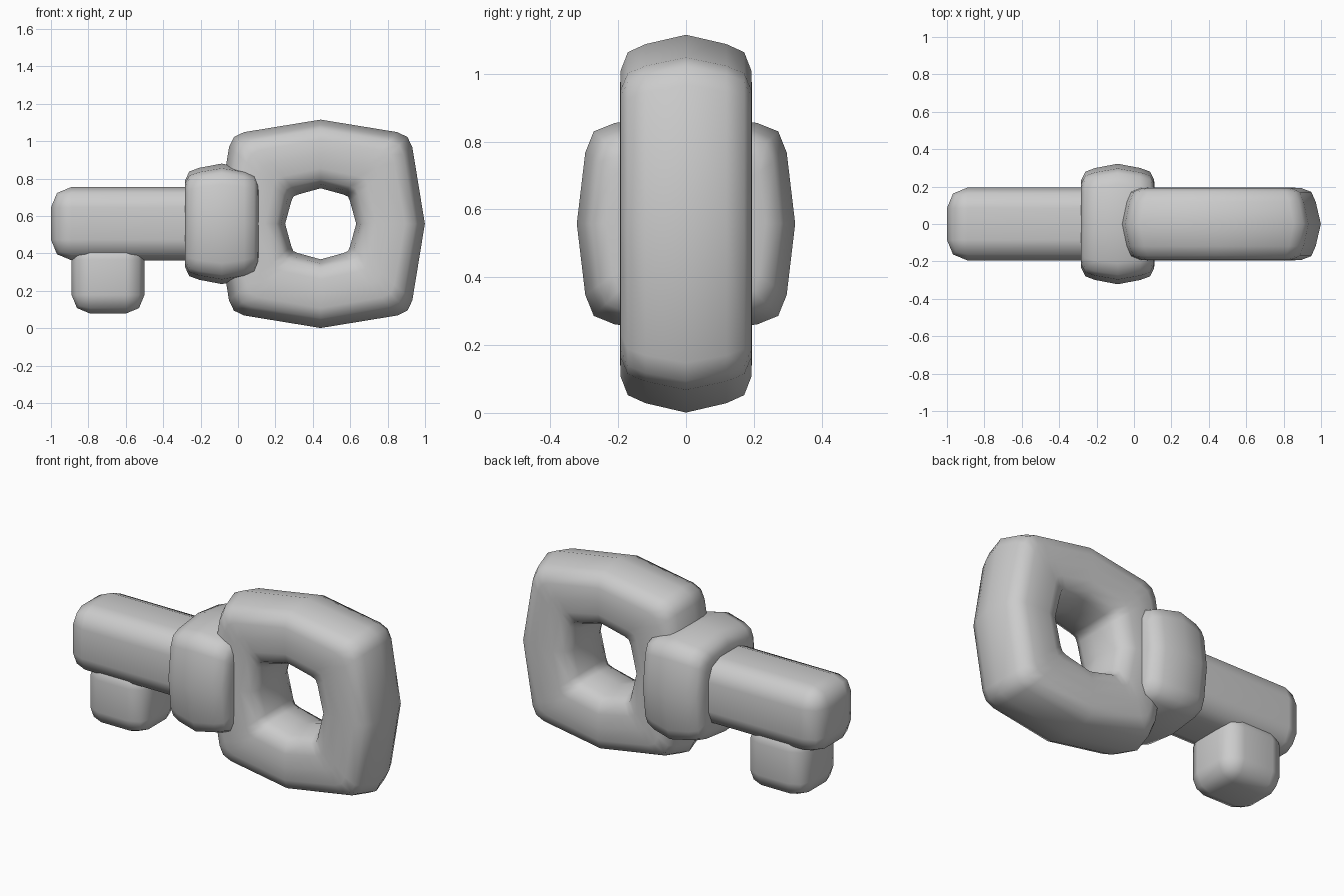
import bpy, bmesh

if "Cube" in bpy.data.objects:
    bpy.data.objects.remove(bpy.data.objects["Cube"])

CZ = 0.558  # height of the key axis

# Half of the bar cross-section: (0 inner .. 1 outer, fraction of half thickness)
HALF = [(1, 0), (.925, .61), (.86, .88), (.71, .99), (.5, 1), (.29, .99),
        (.13, .88), (.06, .61), (0, 0)]
SECTION = HALF + [(s, -t) for s, t in HALF[-2:0:-1]]


def finish(name, bm):
    bmesh.ops.recalc_face_normals(bm, faces=bm.faces)
    for f in bm.faces:
        f.smooth = True
    me = bpy.data.meshes.new(name)
    bm.to_mesh(me)
    bm.free()
    ob = bpy.data.objects.new(name, me)
    bpy.context.collection.objects.link(ob)
    return ob


def outline(quarter):
    # Repeat a quarter outline around the centre
    pts, q = [], quarter
    for _ in range(4):
        pts += q
        q = [(v, -u) for u, v in q]
    return pts


def square_ring(name, outer, inner, half, place):
    # Sweep the rounded section between an outer and an inner outline
    bm = bmesh.new()
    loops = []
    for (a, b), (c, d) in zip(outline(outer), outline(inner)):
        loops.append([bm.verts.new(place(c + (a - c) * s, d + (b - d) * s, t * half))
                      for s, t in SECTION])
    n = len(SECTION)
    for i, cur in enumerate(loops):
        nxt = loops[(i + 1) % len(loops)]
        for j in range(n):
            k = (j + 1) % n
            bm.faces.new((cur[j], cur[k], nxt[k], nxt[j]))
    return finish(name, bm)


def soft_box(name, lo, hi, width):
    # Box with two-step rounded edges
    bm = bmesh.new()
    bmesh.ops.create_cube(bm, size=1)
    for v in bm.verts:
        for i in range(3):
            v.co[i] = lo[i] if v.co[i] < 0 else hi[i]
    bmesh.ops.bevel(bm, geom=bm.edges[:], offset=width, segments=2,
                    profile=0.5, affect='EDGES')
    ob = finish(name, bm)
    mod = ob.modifiers.new("even_shading", 'WEIGHTED_NORMAL')
    mod.keep_sharp = True
    return ob


# Handle ring, facing front
square_ring("handle_ring",
            [(0, .557), (.41, .49), (.464, .464), (.49, .41)],
            [(0, .19), (.12, .157), (.146, .146), (.157, .12)],
            .195, lambda u, v, w: (.442 + u, w, CZ + v))

# Collar wrapped around the shaft
square_ring("collar",
            [(0, .322), (.21, .297), (.272, .272), (.297, .21)],
            [(0, .02), (.012, .018), (.016, .016), (.018, .012)],
            .197, lambda u, v, w: (-.087 + w, u, CZ + v))

# Shaft and tooth
soft_box("shaft", (-1, -.195, .363), (.06, .195, .755), .11)
soft_box("tooth", (-.89, -.183, .078), (-.5, .183, .465), .1)
